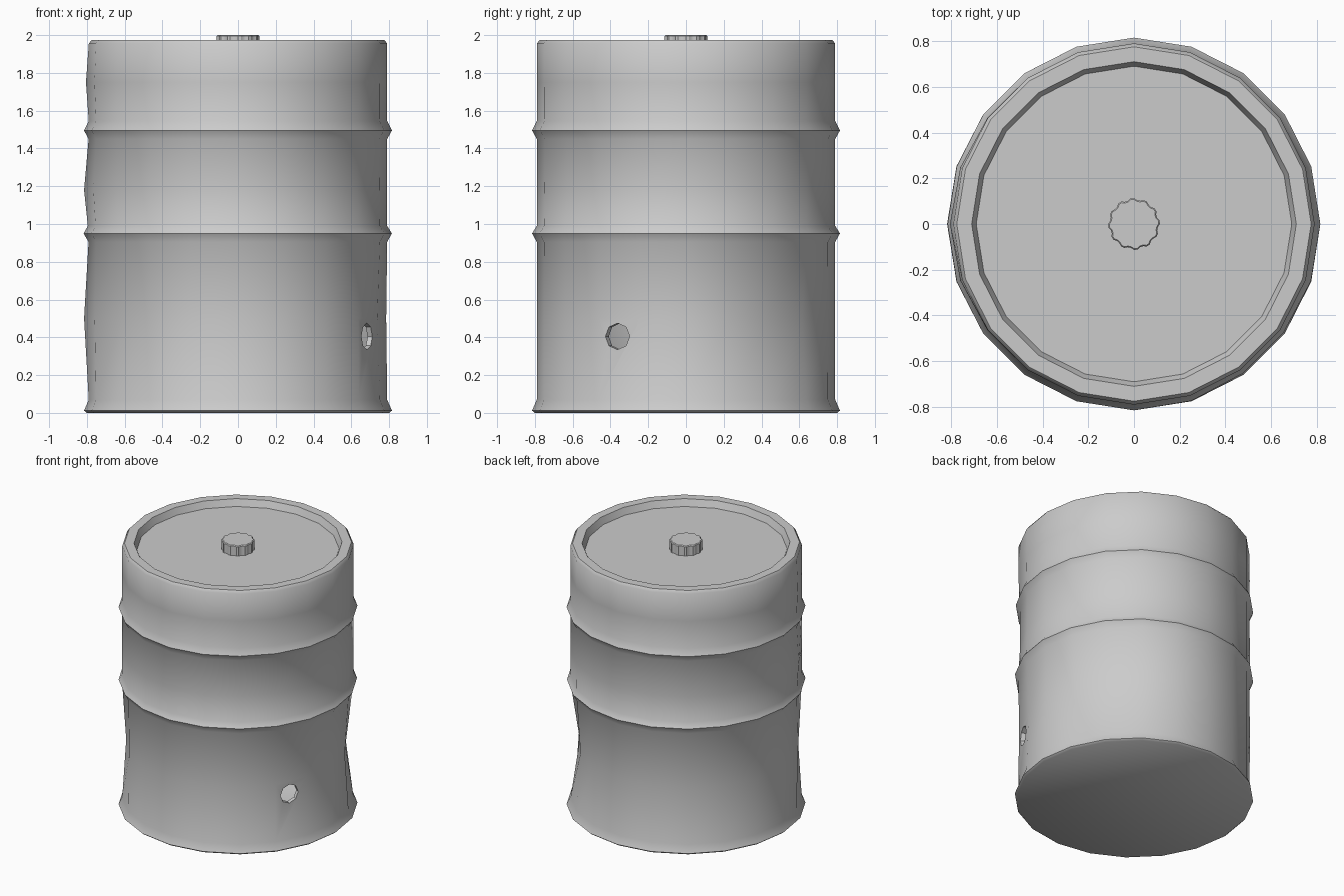
import bpy, bmesh, math

if "Cube" in bpy.data.objects:
    bpy.data.objects.remove(bpy.data.objects["Cube"])

SIDES = 20
# radius, height of the drum profile, from the base up over the rim to the lid
PROFILE = [(0.80, 0.0), (0.815, 0.012), (0.79, 0.07), (0.79, 0.5), (0.79, 0.905),
           (0.815, 0.95), (0.79, 0.99), (0.79, 1.18), (0.79, 1.45), (0.815, 1.495),
           (0.79, 1.545), (0.79, 1.75), (0.79, 1.955), (0.775, 1.975),
           (0.71, 1.975), (0.69, 1.925)]
# angle, height, radial push, angular width, vertical width
DENTS = [(36, 0.5, -0.065, 20, 0.25), (180, 0.5, 0.025, 25, 0.2),
         (180, 1.18, 0.025, 25, 0.15), (180, 1.75, 0.015, 25, 0.1),
         (215, 0.5, -0.03, 14, 0.2), (-45, 1.3, -0.02, 22, 0.2),
         (-18, 0.5, -0.015, 14, 0.2)]


def dent(angle, z):
    total = 0
    for a, h, push, wa, wz in DENTS:
        da = (angle - a + 180) % 360 - 180
        total += push * math.exp(-(da / wa) ** 2 - ((z - h) / wz) ** 2)
    return total


def lathe(name, rings):
    """Skin closed rings of points and cap both ends."""
    bm = bmesh.new()
    loops = [[bm.verts.new(p) for p in ring] for ring in rings]
    n = len(loops[0])
    for lo, hi in zip(loops, loops[1:]):
        for i in range(n):
            j = (i + 1) % n
            bm.faces.new((lo[i], lo[j], hi[j], hi[i]))
    bm.faces.new(loops[0][::-1])
    bm.faces.new(loops[-1])
    mesh = bpy.data.meshes.new(name)
    bm.to_mesh(mesh)
    bm.free()
    obj = bpy.data.objects.new(name, mesh)
    bpy.context.collection.objects.link(obj)
    return obj


def smooth(obj, degrees):
    bpy.ops.object.select_all(action='DESELECT')
    obj.select_set(True)
    bpy.context.view_layer.objects.active = obj
    bpy.ops.object.shade_smooth_by_angle(angle=math.radians(degrees))


# Drum body with ridges, rim, recessed lid and dents
rings = []
for r, z in PROFILE:
    ring = []
    for i in range(SIDES):
        deg = 360 * i / SIDES
        rad = r + (dent(deg, z) if 0.05 < z < 1.9 else 0)
        a = math.radians(deg)
        ring.append((rad * math.cos(a), rad * math.sin(a), z))
    rings.append(ring)
drum = lathe("drum_body", rings)

# Octagonal puncture in the lower wall
ha = math.radians(-28)
bpy.ops.mesh.primitive_cylinder_add(
    vertices=8, radius=0.07, depth=0.2,
    location=(0.84 * math.cos(ha), 0.84 * math.sin(ha), 0.405),
    rotation=(0, math.pi / 2, ha))
cutter = bpy.context.object
cutter.name = "hole_cutter"
mod = drum.modifiers.new("hole", 'BOOLEAN')
mod.operation = 'DIFFERENCE'
mod.solver = 'EXACT'
mod.object = cutter
bpy.context.view_layer.objects.active = drum
bpy.ops.object.modifier_apply(modifier=mod.name)
bpy.data.objects.remove(cutter)

# Open the floor of the puncture so the drum is hollow behind it
bm = bmesh.new()
bm.from_mesh(drum.data)
floor = []
for f in bm.faces:
    c = f.calc_center_median()
    if 0.3 < c.z < 0.5 and abs(c.x * math.cos(ha) + c.y * math.sin(ha) - 0.74) < 0.004 \
            and f.calc_area() < 0.02 and all(len(v.link_edges) < 4 for v in f.verts):
        floor.append(f)
bmesh.ops.delete(bm, geom=floor, context='FACES')
bm.to_mesh(drum.data)
bm.free()
smooth(drum, 40)

# Scalloped filler cap
N = 48
cap_rings = []
for scale, z in [(1, 1.92), (1, 1.994), (0.95, 2.0)]:
    ring = []
    for i in range(N):
        a = 2 * math.pi * i / N
        r = scale * (0.113 if i % 4 < 2 else 0.105)
        ring.append((r * math.cos(a), r * math.sin(a), z))
    cap_rings.append(ring)
cap = lathe("filler_cap", cap_rings)
smooth(cap, 30)
